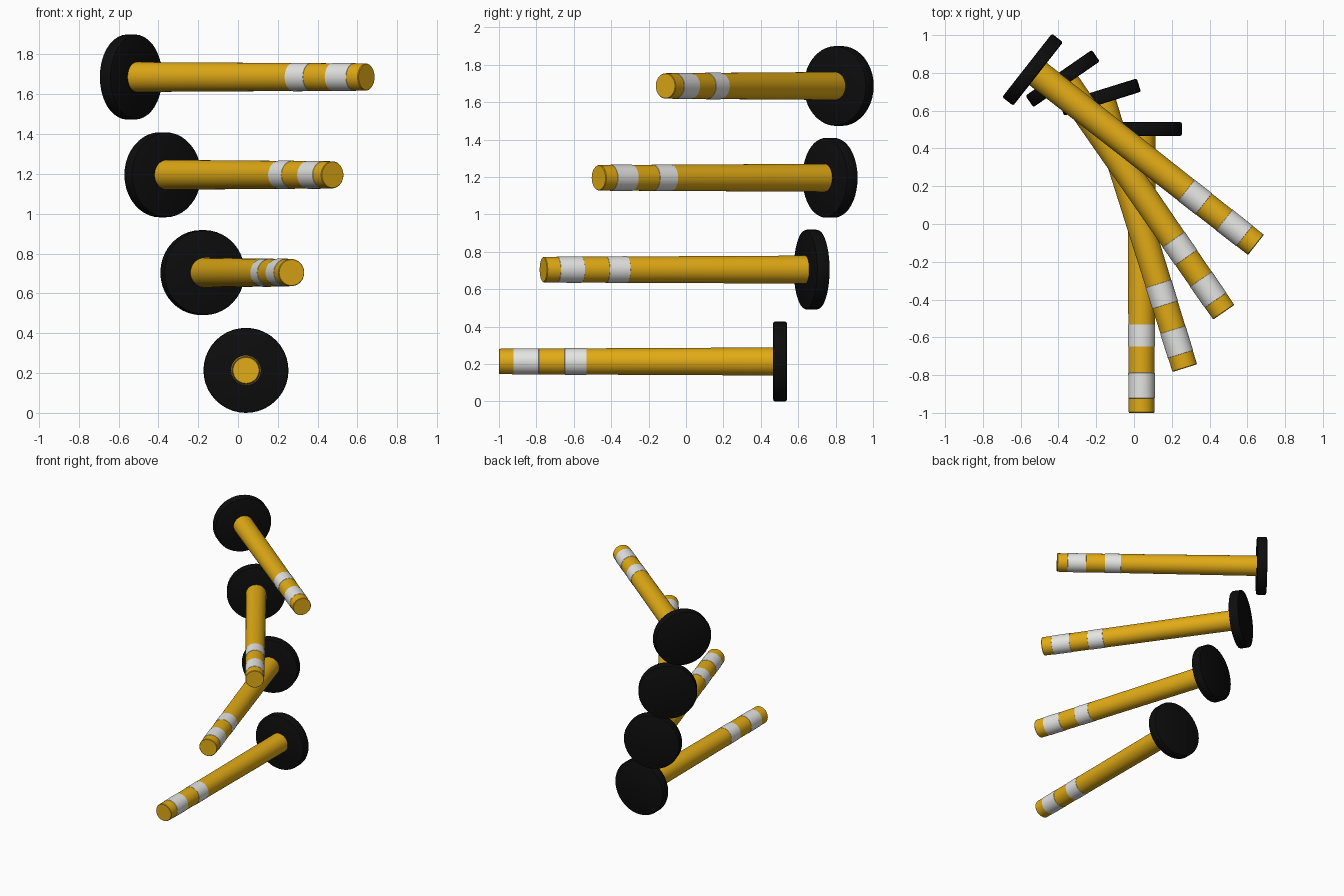
import bpy
import bmesh
from math import radians, pi, cos, sin
from mathutils import Matrix

cube = bpy.data.objects.get("Cube")
if cube:
    bpy.data.objects.remove(cube, do_unlink=True)


def material(name, rgb):
    mat = bpy.data.materials.new(name)
    mat.use_nodes = True
    color = (*rgb, 1)
    mat.diffuse_color = color
    mat.node_tree.nodes["Principled BSDF"].inputs["Base Color"].default_value = color
    return mat


yellow = material("safety yellow", (0.76, 0.41, 0.008))
white = material("reflective white", (0.78, 0.78, 0.76))
black = material("rubber black", (0.004, 0.004, 0.004))

SIDES = 40


def lathe(name, profile, mats, placement, stripe_rule=None):
    """Turn (radius, height) points around local z and cap both ends."""
    bm = bmesh.new()
    rings = [[bm.verts.new((r * cos(2 * pi * i / SIDES), r * sin(2 * pi * i / SIDES), h))
              for i in range(SIDES)] for r, h in profile]
    for low, high in zip(rings, rings[1:]):
        for i in range(SIDES):
            j = (i + 1) % SIDES
            bm.faces.new((low[i], low[j], high[j], high[i]))
    bm.faces.new(rings[0][::-1])
    bm.faces.new(rings[-1])
    if stripe_rule:
        for face in bm.faces:
            face.material_index = int(stripe_rule(face.calc_center_median().z))
    mesh = bpy.data.meshes.new(name)
    bm.to_mesh(mesh)
    bm.free()
    for mat in mats:
        mesh.materials.append(mat)
    obj = bpy.data.objects.new(name, mesh)
    bpy.context.collection.objects.link(obj)
    obj.matrix_world = placement
    bpy.ops.object.select_all(action="DESELECT")
    obj.select_set(True)
    bpy.context.view_layer.objects.active = obj
    bpy.ops.object.shade_smooth_by_angle(angle=radians(30))


# Distances along the post, measured from the middle of the base disc
LENGTH, HALF_DISC, DISC_R = 1.503, 0.037, 0.2135
BANDS = [(1.035, 1.152), (1.29, 1.426)]


def post_radius(h):
    return 0.075 - 0.007 * h / LENGTH


def in_band(h):
    return any(a < h < b for a, b in BANDS)


# Tapered post with two slightly raised bands and a softened tip
post = [(post_radius(0), 0.03)]
for a, b in BANDS:
    post += [(post_radius(a), a), (post_radius(a) + 0.0015, a + 0.001),
             (post_radius(b) + 0.0015, b - 0.001), (post_radius(b), b)]
post += [(post_radius(LENGTH), LENGTH - 0.004), (0.065, LENGTH)]

# Base disc with rounded rim
bevel = 0.01
disc = [(DISC_R - bevel, -HALF_DISC), (DISC_R - 0.003, -HALF_DISC + 0.003),
        (DISC_R, -HALF_DISC + bevel), (DISC_R, HALF_DISC - bevel),
        (DISC_R - 0.003, HALF_DISC - 0.003), (DISC_R - bevel, HALF_DISC)]

# Four bollards lying on their sides, stacked and fanned out
centers = [(0.04, 0.503), (-0.178, 0.672), (-0.378, 0.77), (-0.537, 0.817)]
for n, (x, y) in enumerate(centers):
    place = (Matrix.Translation((x, y, DISC_R + 0.491 * n))
             @ Matrix.Rotation(radians(17.3 * n), 4, "Z")
             @ Matrix.Rotation(radians(90), 4, "X"))
    lathe(f"bollard_post_{n + 1}", post, [yellow, white], place, in_band)
    lathe(f"bollard_base_{n + 1}", disc, [black], place)
